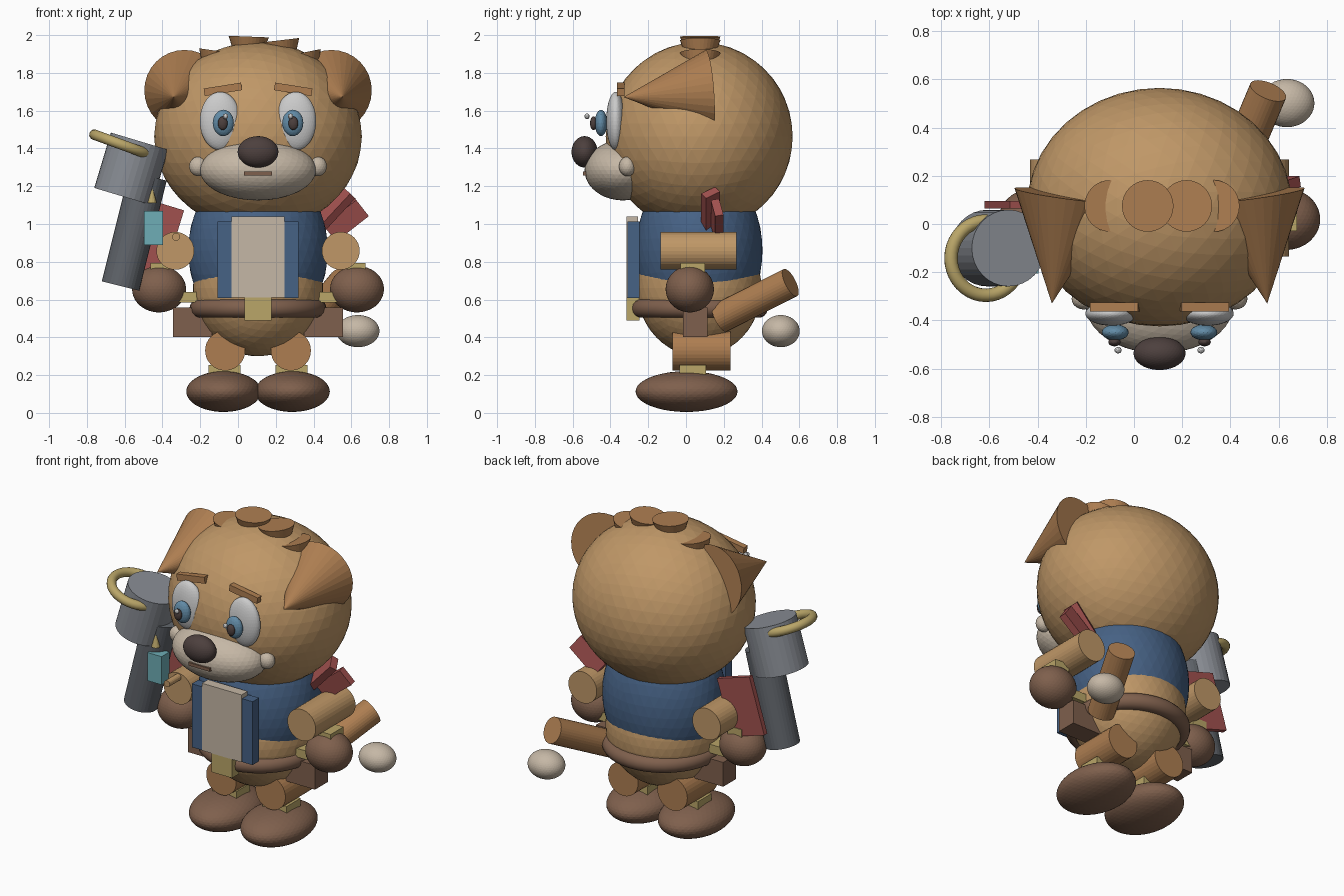
import bpy
from math import radians, pi
from mathutils import Vector, Matrix

if "Cube" in bpy.data.objects:
    bpy.data.objects.remove(bpy.data.objects["Cube"])

CX, CY = 0.106, 0.07          # body axis


def mat(name, r, g, b):
    m = bpy.data.materials.new(name)
    m.diffuse_color = [(c / 255) ** 2.2 for c in (r, g, b)] + [1]
    m.use_nodes = True
    m.node_tree.nodes["Principled BSDF"].inputs["Base Color"].default_value = m.diffuse_color
    return m


FUR = mat("fur", 190, 150, 103)
FUR_DARK = mat("fur_dark", 172, 125, 82)
BROWN = mat("brown", 126, 96, 78)
CREAM = mat("cream", 196, 182, 164)
WHITE = mat("white", 205, 205, 205)
BLUE = mat("blue", 72, 98, 132)
IRIS = mat("iris", 98, 138, 165)
DARK = mat("dark", 78, 66, 64)
GOLD = mat("gold", 184, 164, 104)
RED = mat("red", 160, 82, 80)
STEEL = mat("steel", 135, 139, 146)
IRON = mat("iron", 96, 100, 106)
TEAL = mat("teal", 110, 172, 180)


def finish(name, m):
    o = bpy.context.object
    o.name = name
    o.data.materials.append(m)
    return o


def ball(name, loc, rad, m, sub=4):
    bpy.ops.mesh.primitive_ico_sphere_add(subdivisions=sub, radius=1, location=loc)
    o = finish(name, m)
    o.scale = rad
    return o


def box(name, loc, size, m, rot=(0, 0, 0)):
    bpy.ops.mesh.primitive_cube_add(size=1, location=loc, rotation=[radians(a) for a in rot])
    o = finish(name, m)
    o.scale = size
    return o


def rod(name, a, b, r1, m, r2=None, n=32):
    """Cylinder or cone running from point a to point b."""
    a, b = Vector(a), Vector(b)
    d = b - a
    bpy.ops.mesh.primitive_cone_add(vertices=n, radius1=r1, radius2=r1 if r2 is None else r2,
                                    depth=d.length, location=(a + b) / 2)
    o = finish(name, m)
    o.rotation_euler = d.to_track_quat('Z', 'Y').to_euler()
    return o


def ring(name, loc, R, r, m, rot=(0, 0, 0)):
    bpy.ops.mesh.primitive_torus_add(major_radius=R, minor_radius=r, major_segments=40,
                                     minor_segments=14, location=loc,
                                     rotation=[radians(a) for a in rot])
    o = finish(name, m)
    bpy.ops.object.shade_smooth_by_angle()
    return o


# Head and muzzle
ball("head", (CX, CY, 1.463), (0.55, 0.495, 0.5), FUR)
ball("muzzle", (CX, -0.335, 1.285), (0.307, 0.202, 0.16), CREAM)
ball("nose", (CX, -0.537, 1.382), (0.108, 0.069, 0.083), DARK)
box("mouth", (CX, -0.525, 1.268), (0.15, 0.04, 0.02), BROWN)

# Torso, vest, belly, belt
ball("body", (CX, CY, 0.66), (0.345, 0.33, 0.36), FUR)
ball("vest", (CX, CY, 0.86), (0.37, 0.335, 0.46), BLUE)
ball("belly", (CX, -0.06, 0.83), (0.228, 0.19, 0.25), CREAM)
ring("belt", (CX, CY, 0.553), 0.313, 0.05, BROWN)
box("buckle", (CX, -0.28, 0.55), (0.145, 0.07, 0.12), GOLD)

# Front panel between vest flaps
box("shirt_panel", (CX, -0.285, 0.825), (0.28, 0.062, 0.43), CREAM)

# Paired parts
for side, s in (("left", -1), ("right", 1)):
    def X(d):
        return CX + s * d
    rod(side + "_ear", (X(0.387), 0.12, 1.705), (X(0.447), -0.33, 1.672), 0.217, FUR_DARK, 0)
    ball(side + "_whisker_pad", (X(0.315), -0.31, 1.305), (0.05, 0.045, 0.052), CREAM, 3)
    ball(side + "_eye_white", (X(0.2), -0.372, 1.545), (0.108, 0.05, 0.155), WHITE)
    ball(side + "_iris", (X(0.184), -0.45, 1.535), (0.056, 0.033, 0.07), IRIS, 3)
    ball(side + "_pupil", (X(0.187), -0.49, 1.533), (0.026, 0.018, 0.036), DARK, 3)
    ball(side + "_eye_glint", (X(0.172), -0.524, 1.57), (0.015, 0.014, 0.015), WHITE, 2)
    box(side + "_brow", (X(0.186), -0.345, 1.713), (0.2, 0.038, 0.04), FUR_DARK, (0, s * 9, 0))
    box(side + "_vest_flap", (X(0.178), -0.278, 0.812), (0.074, 0.066, 0.405), BLUE)
    rod(side + "_arm", (X(0.438), -0.135, 0.858), (X(0.438), 0.267, 0.858), 0.1, FUR)
    ball(side + "_hand", (X(0.524), 0.02, 0.655), (0.143, 0.128, 0.123), BROWN)
    box(side + "_cuff", (X(0.52), 0.035, 0.755), (0.1, 0.13, 0.075), GOLD)
    box(side + "_pouch", (X(0.347), 0.05, 0.48), (0.205, 0.13, 0.155), BROWN)
    box(side + "_pouch_clasp", (X(0.385), 0.035, 0.613), (0.17, 0.13, 0.055), GOLD)
    rod(side + "_leg", (X(0.174), -0.072, 0.33), (X(0.174), 0.235, 0.33), 0.106, FUR_DARK)
    box(side + "_anklet", (X(0.178), 0.035, 0.225), (0.17, 0.14, 0.055), GOLD)
    ball(side + "_foot", (X(0.182), 0.003, 0.113), (0.198, 0.27, 0.108), BROWN)

# Hair tufts: inverted cones sunk in the crown
for i, (x, z, t) in enumerate(((-0.1, 1.915, 0.14), (0.057, 1.992, 0.04),
                               (0.218, 1.972, -0.12), (0.333, 1.905, -0.2))):
    top = Vector((x, 0.075, z))
    rod("hair_tuft_%d" % i, top - Vector((-t * 0.0 + t * 0.3, 0, 0.3)), top, 0.0, FUR_DARK, 0.107)

# Tail with pale tip
rod("tail", (0.40, 0.18, 0.502), (0.557, 0.553, 0.69), 0.08, FUR_DARK)
ball("tail_tip", (0.635, 0.502, 0.433), (0.114, 0.1, 0.085), CREAM)

# Tankard over a dark shaft with gold ring
tilt = Vector((0.3, 0, 1)).normalized()
mug = Vector((-0.565, -0.1, 1.292))
rod("tankard", mug - tilt * 0.153, mug + tilt * 0.153, 0.159, STEEL)
shaft = Vector((-0.622, -0.09, 0.672))
rod("shaft", shaft, shaft + Vector((0.25, 0, 1)).normalized() * 0.6, 0.102, IRON)
ring("tankard_ring", (-0.615, -0.142, 1.42), 0.154, 0.028, GOLD, (0, 20, 0))

# Charm, spike and peg by the left arm
box("charm", (-0.447, -0.165, 0.98), (0.1, 0.08, 0.18), TEAL)
rod("spike", (-0.455, -0.18, 1.11), (-0.455, -0.18, 1.2), 0.025, GOLD, 0, 12)
rod("peg", (-0.328, -0.25, 0.932), (-0.328, -0.1, 0.932), 0.021, FUR, n=16)

# Red scarf slabs
box("left_scarf", (-0.453, 0.08, 0.935), (0.24, 0.032, 0.36), RED, (0, 17, 0))
box("right_scarf_upper", (0.49, 0.13, 1.06), (0.29, 0.09, 0.045), RED, (35, -47, 0))
box("right_scarf_lower", (0.57, 0.165, 1.02), (0.22, 0.045, 0.11), RED, (12, -38, 0))
